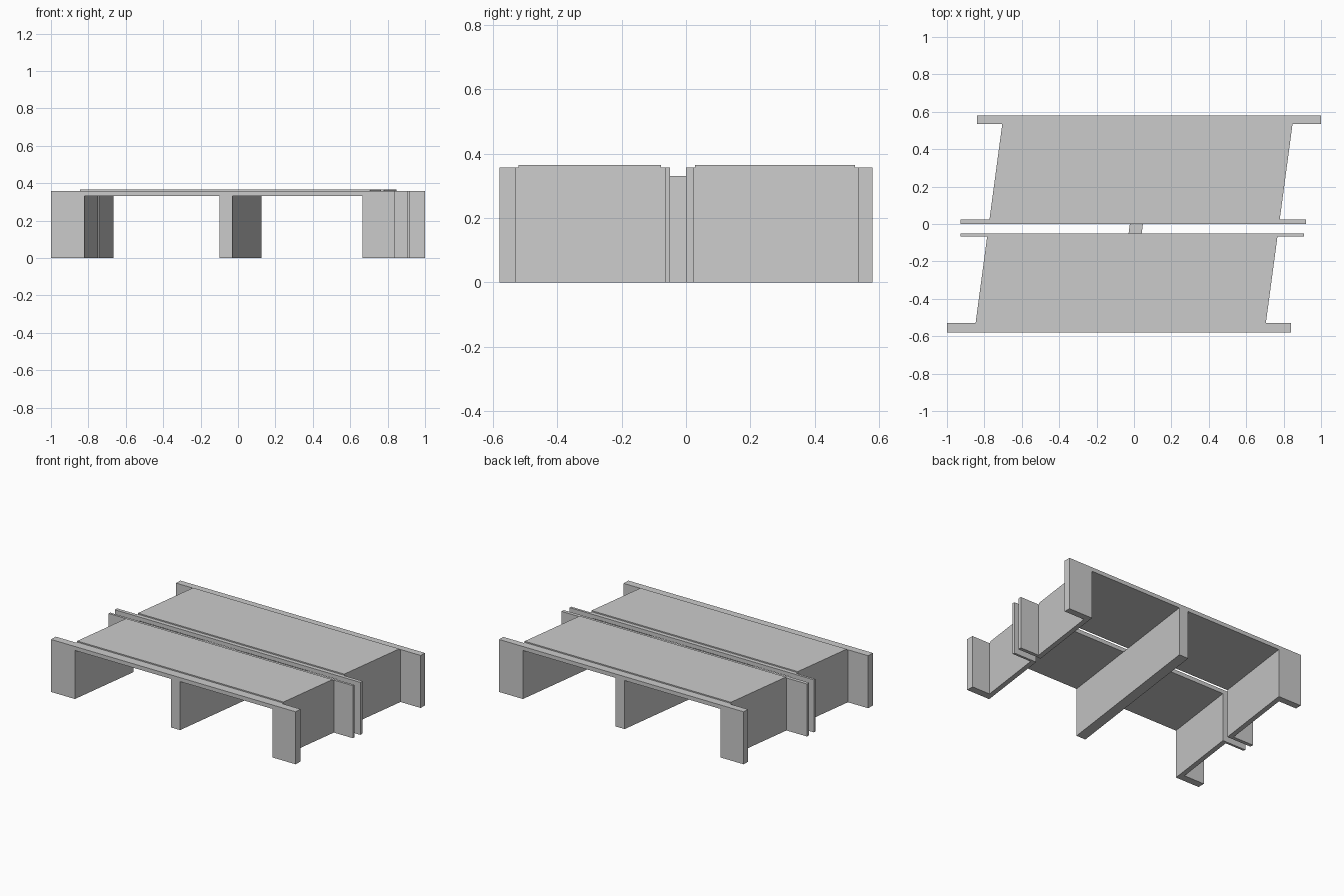
import bpy, bmesh

if "Cube" in bpy.data.objects:
    bpy.data.objects.remove(bpy.data.objects["Cube"])

SKEW = 0.134            # x shift per unit y of the skewed bridge
OUT, INN = 0.776, 0.743  # abutment outer / inner face at y = 0
Z_SOFFIT, Z_EDGE, Z_ROAD = 0.33, 0.357, 0.365


def prism(name, x0, x1, y0, y1, z0, z1, skew0=True, skew1=True):
    """Box whose left/right ends optionally follow the skew."""
    def px(x, y, skewed):
        return x + SKEW * y if skewed else x
    ring = [(px(x0, y0, skew0), y0), (px(x1, y0, skew1), y0),
            (px(x1, y1, skew1), y1), (px(x0, y1, skew0), y1)]
    bm = bmesh.new()
    face = bm.faces.new([bm.verts.new((x, y, z0)) for x, y in ring])
    ext = bmesh.ops.extrude_face_region(bm, geom=[face])
    top = [v for v in ext["geom"] if isinstance(v, bmesh.types.BMVert)]
    bmesh.ops.translate(bm, verts=top, vec=(0, 0, z1 - z0))
    bmesh.ops.recalc_face_normals(bm, faces=bm.faces)
    mesh = bpy.data.meshes.new(name)
    bm.to_mesh(mesh)
    bm.free()
    obj = bpy.data.objects.new(name, mesh)
    bpy.context.collection.objects.link(obj)
    return obj


# per carriageway: deck y range, road y range, wing walls (y0, y1, left end, right end)
spans = {
    "front": ((-0.58, -0.05), (-0.52, -0.078),
              [("outer", -0.58, -0.53, -1.0, 0.84),
               ("inner", -0.066, -0.05, -0.927, 0.91)]),
    "rear": ((0.0, 0.58), (0.028, 0.525),
             [("inner", 0.0, 0.024, -0.927, 0.92),
              ("outer", 0.535, 0.58, -0.84, 1.0)]),
}

for side, ((y0, y1), (r0, r1), wings) in spans.items():
    # deck slab and raised road surface
    prism(side + "_deck", -OUT, OUT, y0, y1, Z_SOFFIT, Z_EDGE)
    prism(side + "_road_surface", -OUT, OUT, r0, r1, Z_EDGE, Z_ROAD)
    # abutment walls under both ends
    prism(side + "_left_abutment", -OUT, -INN, y0, y1, 0, Z_SOFFIT)
    prism(side + "_right_abutment", INN, OUT, y0, y1, 0, Z_SOFFIT)
    # wing walls: skewed where they meet the abutment, square at the free end
    for label, w0, w1, xl, xr in wings:
        prism(f"{side}_{label}_left_wing_wall", xl, -OUT, w0, w1, 0, Z_EDGE, skew0=False)
        prism(f"{side}_{label}_right_wing_wall", OUT, xr, w0, w1, 0, Z_EDGE, skew1=False)

# single pier running under both decks
prism("centre_pier", -0.022, 0.048, -0.58, 0.58, 0, Z_SOFFIT)
